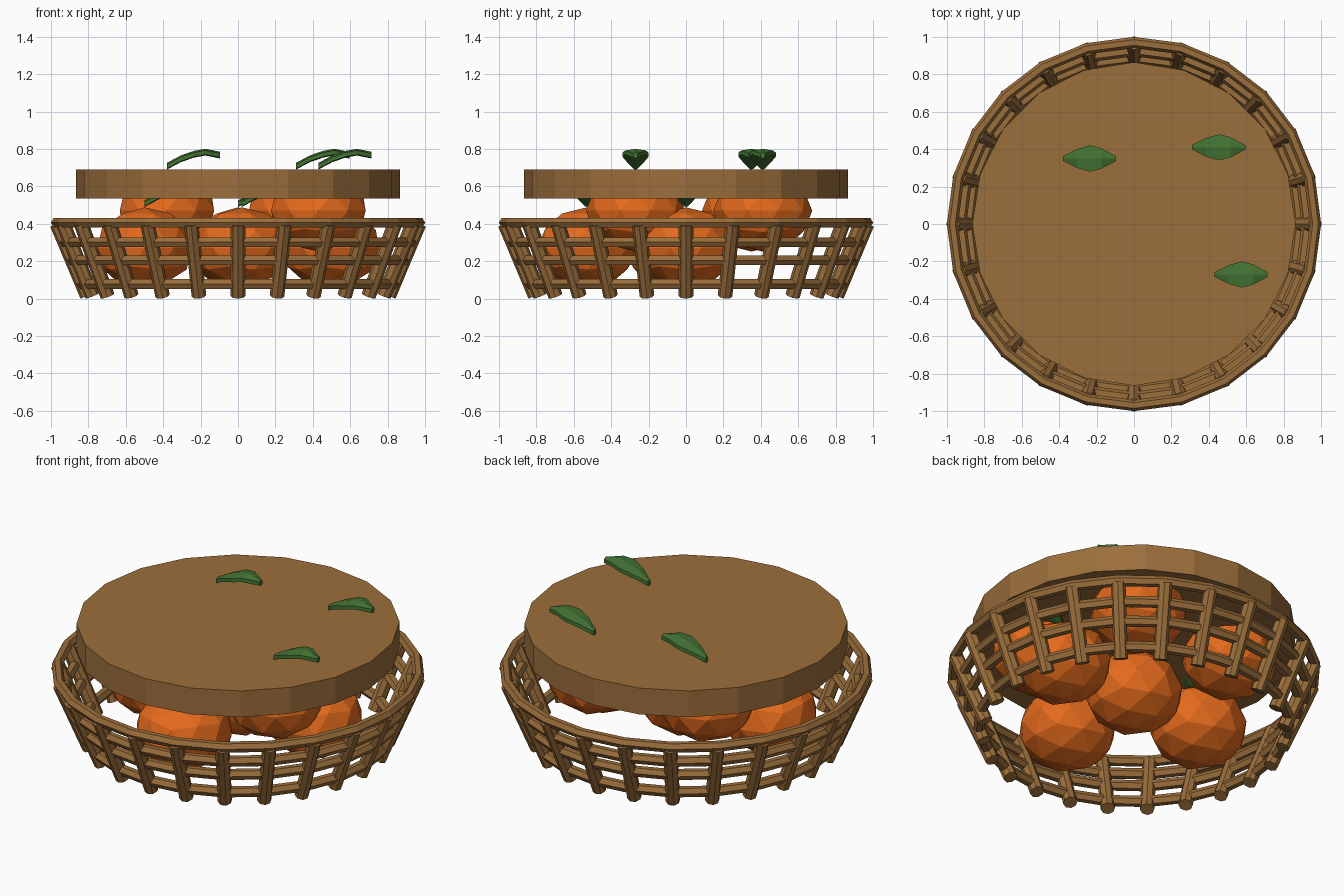
import bpy, bmesh, math
from mathutils import Matrix, Vector

if "Cube" in bpy.data.objects:
    bpy.data.objects.remove(bpy.data.objects["Cube"])


def material(name, rgb):
    m = bpy.data.materials.new(name)
    m.diffuse_color = (*rgb, 1)
    m.use_nodes = True
    m.node_tree.nodes["Principled BSDF"].inputs["Base Color"].default_value = m.diffuse_color
    return m


WICKER = material("wicker brown", (0.33, 0.157, 0.044))
PEEL = material("orange peel", (0.78, 0.145, 0.012))
LEAF = material("leaf green", (0.057, 0.175, 0.034))


def add_object(name, bm, mat):
    bmesh.ops.recalc_face_normals(bm, faces=bm.faces)
    mesh = bpy.data.meshes.new(name)
    bm.to_mesh(mesh)
    bm.free()
    mesh.materials.append(mat)
    ob = bpy.data.objects.new(name, mesh)
    bpy.context.collection.objects.link(ob)
    return ob


def loft(bm, loops, closed=False):
    """Skin equal-length loops of points; cap the ends or close the ring."""
    rows = [[bm.verts.new(p) for p in loop] for loop in loops]
    n, k = len(rows), len(rows[0])
    for i in range(n if closed else n - 1):
        a, b = rows[i], rows[(i + 1) % n]
        for j in range(k):
            bm.faces.new((a[j], a[(j + 1) % k], b[(j + 1) % k], b[j]))
    if not closed:
        bm.faces.new(rows[0])
        bm.faces.new(rows[-1])


def wall_radius(z):
    return 0.80 + 0.42 * z


# Woven hoops: 24-sided rings with a hexagonal section
SIDES, HOOP = 24, 0.03
for name, z in (("lower_hoop", 0.078), ("middle_hoop", 0.205),
                ("upper_hoop", 0.302), ("rim", 0.406)):
    bm = bmesh.new()
    loops = []
    for i in range(SIDES):
        t = math.tau * i / SIDES
        loop = []
        for j in range(6):
            p = math.tau * j / 6
            r = wall_radius(z) + HOOP * math.cos(p)
            loop.append((r * math.cos(t), r * math.sin(t), z + HOOP * math.sin(p)))
        loops.append(loop)
    loft(bm, loops, closed=True)
    add_object(name, bm, WICKER)

# Leaning stakes around the wall
bm = bmesh.new()
for i in range(SIDES):
    t = math.tau * i / SIDES
    ends = [Vector((wall_radius(z) * math.cos(t), wall_radius(z) * math.sin(t), z))
            for z in (0.015, 0.40)]
    axis = ends[1] - ends[0]
    turn = Vector((0, 0, 1)).rotation_difference(axis).to_matrix().to_4x4()
    bmesh.ops.create_cone(bm, cap_ends=True, segments=8, radius1=0.039, radius2=0.039,
                          depth=axis.length,
                          matrix=Matrix.Translation((ends[0] + ends[1]) / 2) @ turn)
add_object("stakes", bm, WICKER)

# Thick round lid resting on the fruit
bm = bmesh.new()
loft(bm, [[(0.865 * math.cos(math.tau * i / 20), 0.865 * math.sin(math.tau * i / 20), z)
           for i in range(20)] for z in (0.535, 0.69)])
add_object("lid", bm, WICKER)

# Leaf stations: distance, half width, height of the middle
STATIONS = ((0, 0.012, 0.236), (0.075, 0.05, 0.276), (0.145, 0.07, 0.300),
            (0.205, 0.055, 0.311), (0.285, 0.012, 0.295))

# Squashed fruit, each with an arched leaf growing from its crown
FRUIT = ((0, 0, 0.27), (0.02, -0.53, 0.27), (-0.50, -0.06, 0.27), (0.50, 0, 0.27),
         (-0.38, 0.35, 0.47), (0.31, 0.41, 0.47), (0.43, -0.27, 0.47))
for n, (x, y, z) in enumerate(FRUIT, 1):
    bm = bmesh.new()
    bmesh.ops.create_icosphere(bm, subdivisions=2, radius=1,
                               matrix=Matrix.Translation((x, y, z))
                               @ Matrix.Diagonal((0.265, 0.265, 0.218, 1)))
    add_object(f"fruit_{n}", bm, PEEL)
    # ridged blade with a thin upright edge
    bm = bmesh.new()
    loft(bm, [[(x + d, y, z + h + 0.02), (x + d, y + w, z + h + 0.011),
               (x + d, y + w, z + h - 0.011), (x + d, y, z + h - 0.016),
               (x + d, y - w, z + h - 0.011), (x + d, y - w, z + h + 0.011)]
              for d, w, h in STATIONS])
    add_object(f"leaf_{n}", bm, LEAF)
